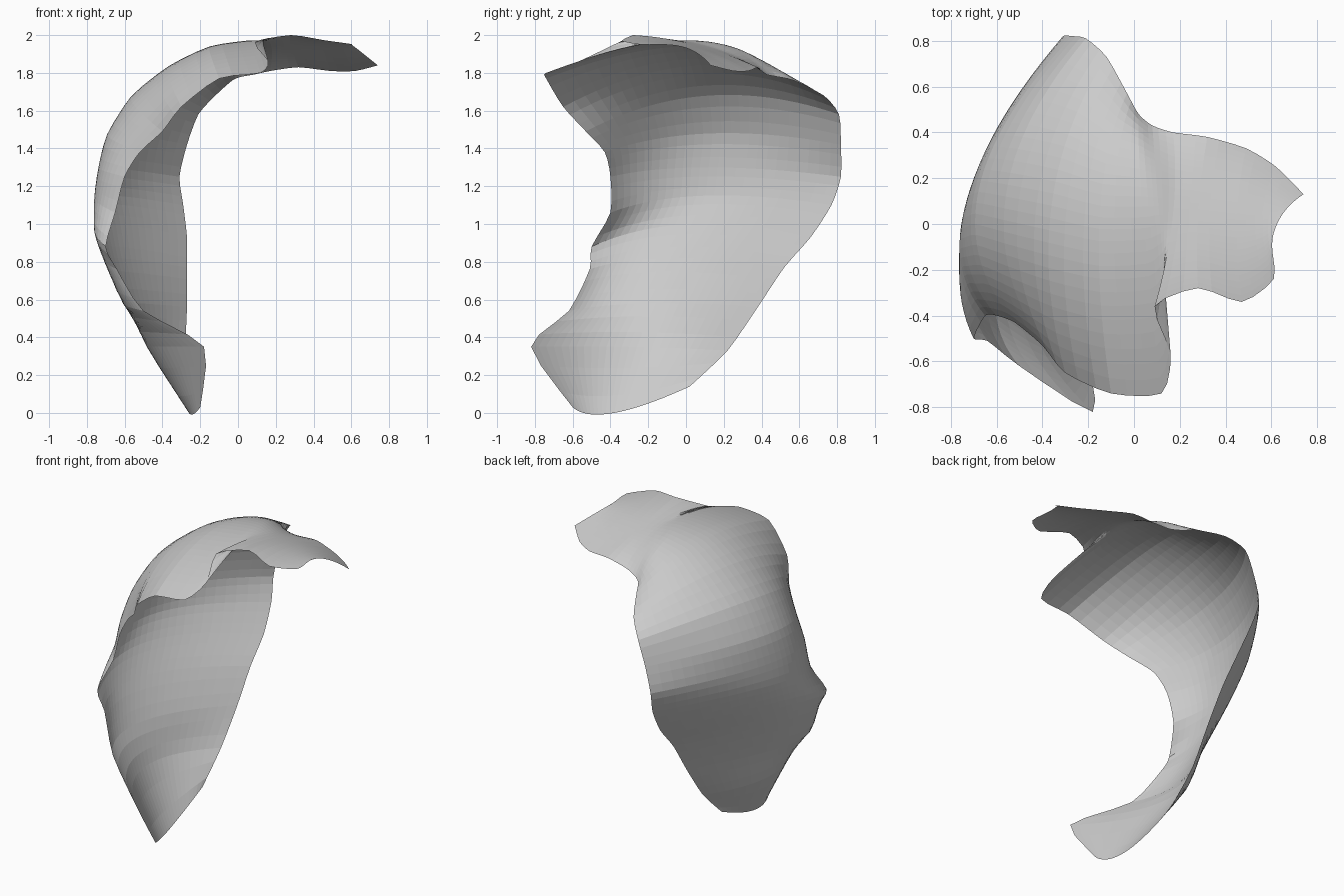
import bpy
import bmesh
from mathutils import Vector

default_cube = bpy.data.objects.get("Cube")
if default_cube:
    bpy.data.objects.remove(default_cube)

# Three guide lines run from the bottom tip, up the side and over the crown.
# Coordinates are in hundredths of a unit.
front_rim = [(-20, -60, 3), (-18, -82, 35), (-50, -62, 54), (-64, -51, 76),
             (-70, -50, 88), (-65, -40, 106), (-60, -40, 125), (-52, -43, 138),
             (-40, -53, 149), (-30, -65, 162), (-10, -74, 177), (12, -74, 180),
             (16, -57, 186), (9, -36, 196), (28, -28, 200), (47, -34, 197),
             (61, -24, 195), (60, -10, 195)]
spine = [(-26, -38, 0), (-48, -30, 35), (-59, -20, 58), (-67, -8, 82),
         (-71, 3, 100), (-73, 10, 115), (-72, 12, 130), (-68, 14, 148),
         (-56, 12, 168), (-36, 8, 184), (-15, 3, 194), (4, 3, 197),
         (11, 4, 197), (17, 4, 196), (28, 4, 195), (45, 2, 194),
         (56, 2, 193), (64, 3, 192)]
back_rim = [(-28, 2, 14), (-28, 22, 33), (-27, 38, 56), (-27, 52, 77),
            (-27, 66, 93), (-29, 77, 110), (-31, 82, 125), (-27, 82, 142),
            (-21, 81, 158), (-12, 73, 168), (-3, 57, 176), (2, 48, 178),
            (8, 43, 179), (17, 40, 181), (32, 38, 183), (49, 33, 181),
            (62, 25, 181), (74, 13, 184)]

STEPS = 3      # rows between two guide points
ACROSS = 26    # faces from front rim to back rim
TENSION = 0.35


def smooth_line(points):
    """Cardinal spline through the guide points."""
    pts = [Vector(p) / 100 for p in points]
    last = len(pts) - 1
    line = []
    for i in range(last):
        a, b = pts[i], pts[i + 1]
        ta = (b - pts[max(i - 1, 0)]) * TENSION
        tb = (pts[min(i + 2, last)] - a) * TENSION
        for k in range(STEPS):
            t = k / STEPS
            h = t * t * (3 - 2 * t)
            line.append(a.lerp(b, h) + ta * (t * (1 - t) ** 2)
                        - tb * (t * t * (1 - t)))
    line.append(pts[last])
    return line


def arch(front, middle, back, t):
    """Parabola from the front rim through the spine to the back rim."""
    return (front * ((1 - t) * (1 - 2 * t)) + middle * (4 * t * (1 - t))
            + back * (t * (2 * t - 1)))


def make_material(name, colour):
    material = bpy.data.materials.new(name)
    material.use_nodes = True
    material.diffuse_color = colour
    shader = material.node_tree.nodes["Principled BSDF"]
    shader.inputs["Base Color"].default_value = colour
    shader.inputs["Roughness"].default_value = 0.8
    return material


# Thin open shell, lofted across the three guide lines
bm = bmesh.new()
rows = []
for front, middle, back in zip(*map(smooth_line, (front_rim, spine, back_rim))):
    rows.append([bm.verts.new(arch(front, middle, back, j / ACROSS))
                 for j in range(ACROSS + 1)])
for low, high in zip(rows, rows[1:]):
    for j in range(ACROSS):
        bm.faces.new((low[j], high[j], high[j + 1], low[j + 1]))
bm.normal_update()

# Turn every face outward, away from the hollow of the shell
hollow = Vector((0.1, 0, 1))
if sum(f.normal.dot(f.calc_center_median() - hollow) for f in bm.faces) < 0:
    bmesh.ops.reverse_faces(bm, faces=bm.faces[:])

mesh = bpy.data.meshes.new("curved_shell")
bm.to_mesh(mesh)
bm.free()
mesh.materials.append(make_material("plain grey", (0.6, 0.6, 0.6, 1)))
shell = bpy.data.objects.new("curved_shell", mesh)
bpy.context.collection.objects.link(shell)
